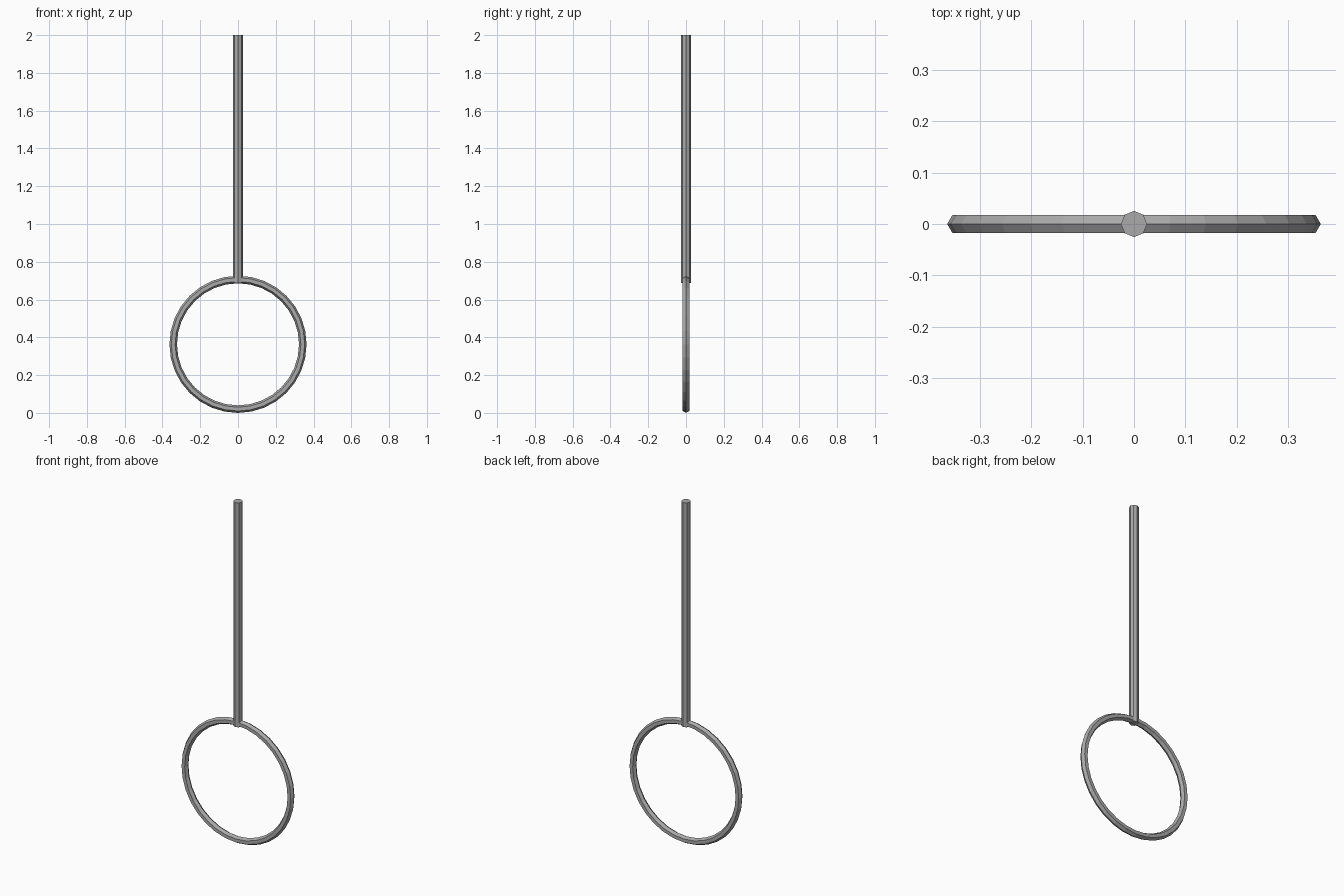
import bpy

if "Cube" in bpy.data.objects:
    bpy.data.objects.remove(bpy.data.objects["Cube"])

RING_R, TUBE_R = 0.343, 0.02
ROD_R, ROD_BOTTOM, ROD_TOP = 0.0255, 0.688, 2.0

# Dark grey metal
metal = bpy.data.materials.new("dark_grey")
metal.diffuse_color = (0.4, 0.4, 0.4, 1)
metal.use_nodes = True
metal.node_tree.nodes["Principled BSDF"].inputs["Base Color"].default_value = metal.diffuse_color

# Upright ring with a six-sided tube, standing on the ground
bpy.ops.mesh.primitive_torus_add(
    major_segments=32, minor_segments=6,
    major_radius=RING_R, minor_radius=TUBE_R,
    location=(0, 0, RING_R + TUBE_R), rotation=(1.5707963, 0, 0))
ring = bpy.context.object
ring.name = "ring"
bpy.ops.object.shade_flat()
ring.data.materials.append(metal)

# Eight-sided rod rising from the top of the ring
bpy.ops.mesh.primitive_cylinder_add(
    vertices=8, radius=ROD_R, depth=ROD_TOP - ROD_BOTTOM,
    location=(0, 0, (ROD_TOP + ROD_BOTTOM) / 2))
rod = bpy.context.object
rod.name = "rod"
rod.data.materials.append(metal)
